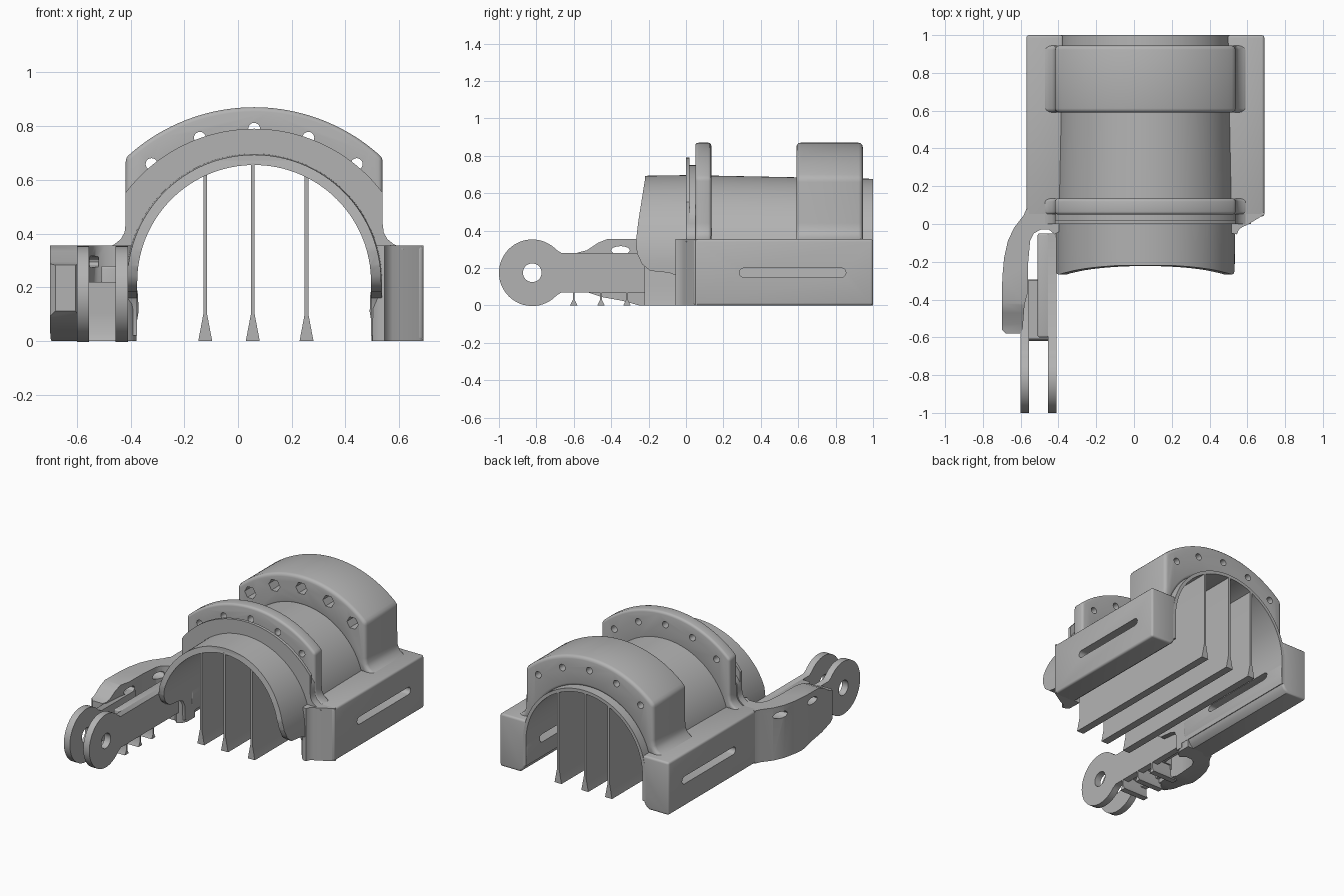
import bpy, bmesh
from math import sin, cos, pi, asin, radians

cube = bpy.data.objects.get("Cube")
if cube:
    bpy.data.objects.remove(cube, do_unlink=True)

grey = bpy.data.materials.new("plain grey")
grey.use_nodes = True
COLOUR = (0.45, 0.45, 0.45, 1)
grey.diffuse_color = COLOUR
grey.node_tree.nodes["Principled BSDF"].inputs["Base Color"].default_value = COLOUR

CX, CZ = 0.06, 0.22      # tunnel axis
BORE, WALL = 0.435, 0.472
TOP = 0.355              # height of the side rails


def prism(name, pts, axis, a, b, end_pts=None):
    """Extrude a 2D outline along an axis, optionally lofting to a second outline."""
    place = {"x": lambda u, v, w: (w, u, v),
             "y": lambda u, v, w: (u, w, v),
             "z": lambda u, v, w: (u, v, w)}[axis]
    bm = bmesh.new()
    near = [bm.verts.new(place(u, v, a)) for u, v in pts]
    far = [bm.verts.new(place(u, v, b)) for u, v in (end_pts or pts)]
    bm.faces.new(near)
    bm.faces.new(far[::-1])
    n = len(near)
    for i in range(n):
        j = (i + 1) % n
        bm.faces.new((near[i], far[i], far[j], near[j]))
    bmesh.ops.recalc_face_normals(bm, faces=bm.faces)
    mesh = bpy.data.meshes.new(name)
    bm.to_mesh(mesh)
    bm.free()
    mesh.materials.append(grey)
    ob = bpy.data.objects.new(name, mesh)
    bpy.context.collection.objects.link(ob)
    return ob


def finish(ob, bevel=0, cutters=(), operation="DIFFERENCE"):
    """Round the edges, apply cutters and shade smooth."""
    if bevel:
        m = ob.modifiers.new("round", "BEVEL")
        m.width, m.segments, m.limit_method = bevel, 3, "ANGLE"
        m.angle_limit = radians(40)
        m.use_clamp_overlap = False
    for c in cutters:
        c.hide_render = True
        m = ob.modifiers.new("cut", "BOOLEAN")
        m.object, m.operation, m.solver = c, operation, "EXACT"
    deps = bpy.context.evaluated_depsgraph_get()
    mesh = bpy.data.meshes.new_from_object(ob.evaluated_get(deps))
    ob.modifiers.clear()
    ob.data = mesh
    bpy.ops.object.select_all(action="DESELECT")
    ob.select_set(True)
    bpy.context.view_layer.objects.active = ob
    bpy.ops.object.shade_smooth_by_angle(angle=radians(35))
    return ob


def remove(obs):
    for o in obs:
        bpy.data.objects.remove(o, do_unlink=True)


def arc(u, v, r, start, end, n):
    steps = [start + (end - start) * i / n for i in range(n + 1)]
    return [(u + r * cos(t), v + r * sin(t)) for t in steps]


def arch(outer, inner, base):
    """Half-ring section with straight legs."""
    return ([(CX + outer, base)] + arc(CX, CZ, outer, 0, pi, 64) + [(CX - outer, base)]
            + [(CX - inner, base)] + arc(CX, CZ, inner, pi, 0, 64) + [(CX + inner, base)])


def flange_section(radius, centre_z, half=0.478):
    """Wide arc with clipped sides and filleted feet."""
    a = asin(half / radius)
    foot = [(0.56, 0.34), (0.52, 0.36), (0.495, 0.38), (0.482, 0.405), (half, 0.44)]
    r = 0.45
    low = asin((0.34 - CZ) / r)
    return ([(CX + u, v) for u, v in foot]
            + arc(CX, centre_z, radius, pi / 2 - a, pi / 2 + a, 40)
            + [(CX - u, v) for u, v in reversed(foot)]
            + arc(CX, CZ, r, pi - low, low, 48))


# Tapered barrel and the scooped front lip
finish(prism("barrel", arch(0.477, BORE, 0.05), "y", 0, 1, arch(0.457, BORE, 0.05)))
lip = prism("front_lip", arch(WALL, BORE, 0.02), "y", -0.3, 0.02, arch(0.477, BORE, 0.02))
side = [(0.02, 0.8), (-0.215, 0.8), (-0.22, 0.67), (-0.255, 0.45), (-0.268, 0.34),
        (-0.262, 0.28), (-0.235, 0.22), (-0.19, 0.185), (-0.09, 0.175), (-0.05, 0.16),
        (-0.032, 0.12), (-0.03, 0), (0.02, 0)]
trim = prism("lip_trim", side, "x", -1, 1)
finish(lip, 0, [trim], "INTERSECT")
remove([trim])

# Bolt holes and nut pockets shared by the flange and rear block
bolts, pockets = [], []
for deg in (-38, -19, 0, 19, 38):
    u, v = CX + 0.62 * sin(radians(deg)), 0.17 + 0.62 * cos(radians(deg))
    bolts.append(prism("bolt_cutter", arc(u, v, 0.022, 0, 2 * pi, 20)[:-1], "y", -0.1, 1.1))
    pockets.append(prism("nut_cutter", arc(u, v, 0.042, 0, 2 * pi, 6)[:-1], "y", 0.5, 0.69))
finish(prism("front_flange", flange_section(0.70, 0.17), "y", 0.05, 0.135), 0.016, bolts)
finish(prism("rear_block", flange_section(0.70, 0.17), "y", 0.59, 0.945), 0.022, bolts + pockets)
remove(bolts + pockets)

# Thin stepped plate in front of the flange
finish(prism("front_plate", flange_section(0.60, 0.19), "y", 0.0, 0.02))
finish(prism("plate_spacer", flange_section(0.56, 0.19), "y", 0.018, 0.052))

# Side rails with long strap slots
slot = (arc(0.31, 0.175, 0.025, pi / 2, 1.5 * pi, 8)
        + arc(0.83, 0.175, 0.025, -pi / 2, pi / 2, 8))
slot_cutter = prism("slot_cutter", slot, "x", -1, 1)
rail = [(0.44, 0.22), (0.432, 0.17), (0.43, 0.11), (0.44, 0.05), (0.455, 0.02), (0.48, 0),
        (0.63, 0), (0.63, TOP), (0.435, TOP)]
for label, s in (("left", 1), ("right", -1)):
    ob = prism(label + "_rail", [(CX + s * u, v) for u, v in rail], "y", 0.04, 1.0)
    finish(ob, 0.014, [slot_cutter])
for o in [o for o in bpy.data.objects if o.name in ("barrel",)]:
    finish(o, 0, [slot_cutter])
remove([slot_cutter])

# Chamfered nose of the left rail
nose = [(0.69, 0.06), (0.69, 0.05), (0.60, -0.005), (0.575, -0.015), (0.555, -0.03),
        (0.545, -0.055), (0.52, -0.05), (0.50, -0.03), (0.497, 0.06)]
finish(prism("left_rail_nose", nose, "z", 0, TOP))

# Curved side arm growing from the right rail
plan = [(-0.57, 0.08), (-0.585, 0.045), (-0.635, -0.02), (-0.668, -0.09), (-0.688, -0.18),
        (-0.697, -0.28), (-0.70, -0.42), (-0.70, -0.56), (-0.68, -0.58), (-0.605, -0.58),
        (-0.59, -0.56), (-0.58, -0.43), (-0.562, -0.36), (-0.56, -0.2), (-0.55, -0.09),
        (-0.53, -0.05), (-0.495, -0.03), (-0.45, -0.03), (-0.42, -0.055), (-0.395, -0.04),
        (-0.377, 0), (-0.377, 0.08)]
arm = prism("side_arm", plan, "z", -0.01, 0.4)
outline = [(0.1, 0), (-0.25, 0), (-0.34, 0.025), (-0.45, 0.045), (-0.54, 0.075), (-0.59, 0.12),
           (-0.59, 0.28), (-0.53, 0.295), (-0.47, 0.335), (-0.42, TOP), (0.1, TOP)]
arm_trim = prism("arm_trim", outline, "x", -1, 0)
finish(arm, 0, [arm_trim], "INTERSECT")
holes = [prism("strap_cutter", [(y + 0.05 * cos(t * pi / 10), 0.295 + 0.022 * sin(t * pi / 10))
                                for t in range(20)], "x", -0.8, -0.52) for y in (-0.07, -0.35)]
finish(arm, 0, holes)
remove([arm_trim] + holes)

# Twin hinge plates: round eye with a straight tail
eye_hole = prism("eye_cutter", arc(-0.822, 0.175, 0.05, 0, 2 * pi, 32)[:-1], "x", -1, 0)
for label, x0, tail in (("right", -0.60, -0.30), ("left", -0.455, -0.05)):
    eye = arc(-0.822, 0.175, 0.178, 0.75, 2 * pi - 0.75, 48)
    shape = eye + [(-0.665, 0.07), (tail, 0.07), (tail, 0.28), (-0.665, 0.28)]
    finish(prism(label + "_hinge_plate", shape, "x", x0, x0 + 0.045), 0, [eye_hole])
remove([eye_hole])

# Core bar between the hinge plates, with a raised rib
finish(prism("hinge_core", [(-0.51, 0.10), (-0.44, 0.10), (-0.44, 0.28), (-0.51, 0.28)],
             "y", -0.60, -0.05), 0.01)
finish(prism("hinge_web", [(-0.57, 0.10), (-0.43, 0.10), (-0.43, 0.22), (-0.57, 0.22)],
             "y", -0.61, -0.30))

# Small support feet under the hinge
foot = [(-0.02, 0), (0.02, 0), (0.005, 0.03), (0.005, 0.1), (-0.005, 0.1), (-0.005, 0.03)]
for i, y in enumerate((-0.60, -0.455, -0.315)):
    finish(prism(f"hinge_support_{i + 1}", [(y + u, v) for u, v in foot], "x", -0.6, -0.41))

# Thin vertical fins with flared feet inside the tunnel
for i, x in enumerate((-0.122, 0.055, 0.255)):
    h = CZ + (BORE ** 2 - (x - CX) ** 2) ** 0.5 + 0.008
    half = [(0.026, 0), (0.007, 0.1), (0.007, h)]
    fin = [(x + u, v) for u, v in half] + [(x - u, v) for u, v in reversed(half)]
    finish(prism(f"support_fin_{i + 1}", fin, "y", -0.222, 1.0))
